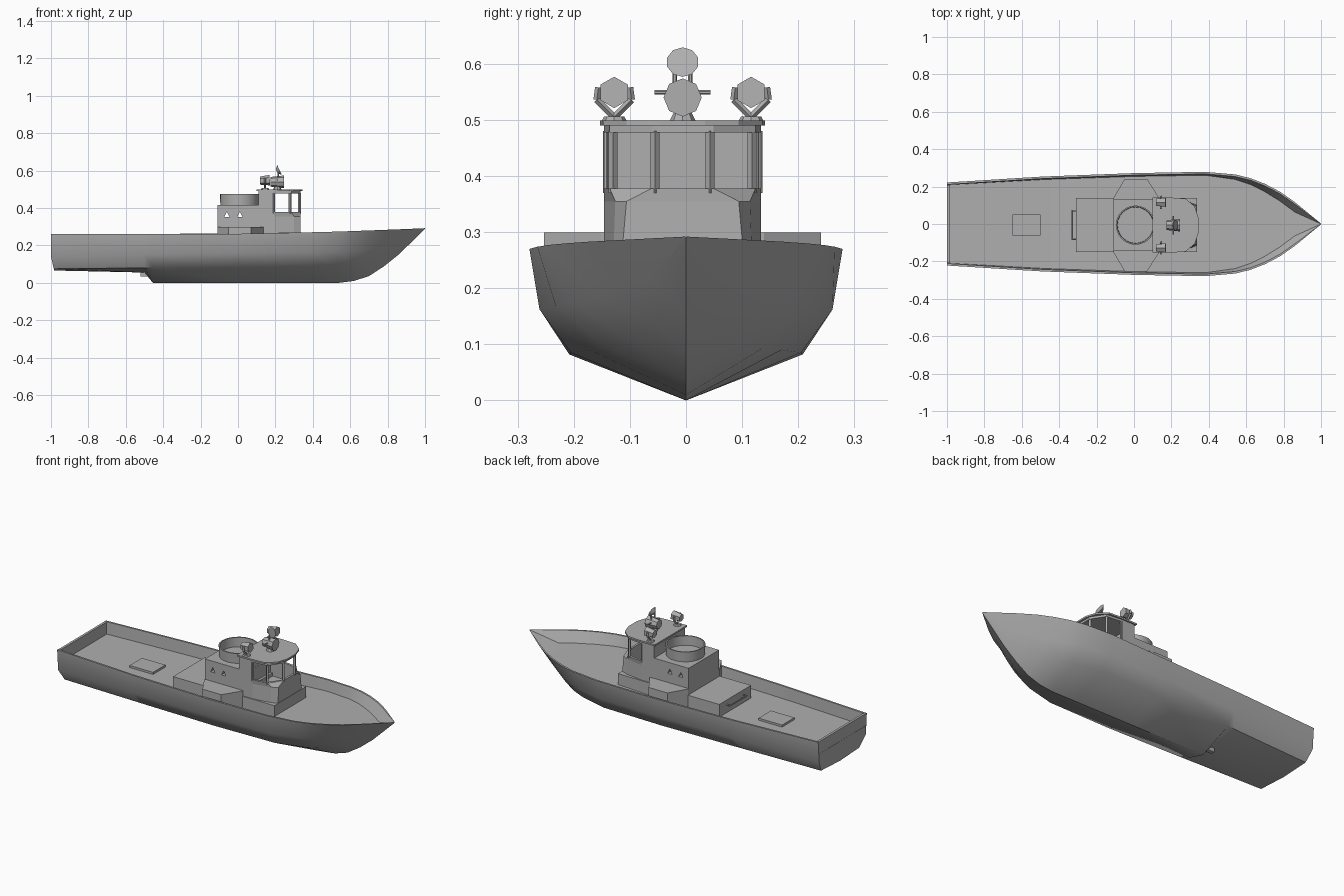
import bpy, bmesh, math
from mathutils import Vector, Matrix

cube = bpy.data.objects.get("Cube")
if cube:
    bpy.data.objects.remove(cube, do_unlink=True)

grey = bpy.data.materials.new("hull_grey")
grey.use_nodes = True
COLOUR = (0.43, 0.43, 0.43, 1)
grey.diffuse_color = COLOUR
for node in grey.node_tree.nodes:
    if node.type == 'BSDF_PRINCIPLED':
        node.inputs["Base Color"].default_value = COLOUR
        node.inputs["Roughness"].default_value = 0.8


def finish(name, bm, smooth=None):
    """Turn a bmesh into a named object with the shared paint."""
    bmesh.ops.remove_doubles(bm, verts=bm.verts, dist=0.0001)
    bmesh.ops.recalc_face_normals(bm, faces=bm.faces)
    mesh = bpy.data.meshes.new(name)
    bm.to_mesh(mesh)
    bm.free()
    mesh.materials.append(grey)
    obj = bpy.data.objects.new(name, mesh)
    bpy.context.collection.objects.link(obj)
    if smooth:
        bpy.ops.object.select_all(action='DESELECT')
        obj.select_set(True)
        bpy.context.view_layer.objects.active = obj
        bpy.ops.object.shade_smooth_by_angle(angle=math.radians(smooth))
    return obj


def loft(name, rings, smooth=None):
    """Skin closed rings of equal length and cap both ends."""
    bm = bmesh.new()
    loops = [[bm.verts.new(p) for p in ring] for ring in rings]
    count = len(loops[0])
    for a, b in zip(loops, loops[1:]):
        for i in range(count):
            j = (i + 1) % count
            bm.faces.new((a[i], a[j], b[j], b[i]))
    bm.faces.new(loops[0])
    bm.faces.new(loops[-1])
    return finish(name, bm, smooth)


def prism(name, outline, low, high):
    return loft(name, [[(x, y, z) for x, y in outline] for z in (low, high)])


def box(name, x, y, z):
    return prism(name, [(x[0], y[0]), (x[1], y[0]), (x[1], y[1]), (x[0], y[1])], *z)


def mirrored(half):
    """Complete a plan outline given its +y half."""
    return half + [(x, -y) for x, y in reversed(half)]


def rod(name, start, end, r1, r2=None, sides=6):
    """Cylinder or cone between two points."""
    start, end = Vector(start), Vector(end)
    axis = end - start
    turn = axis.to_track_quat('Z', 'Y').to_matrix().to_4x4()
    bm = bmesh.new()
    bmesh.ops.create_cone(bm, cap_ends=True, segments=sides, radius1=r1,
                          radius2=r1 if r2 is None else r2, depth=axis.length,
                          matrix=Matrix.Translation((start + end) / 2) @ turn)
    return finish(name, bm)


# Hull: x, keel z, chine y z, upper chine y z, gunwale y z
STATIONS = [
    (-1, .066, .175, .075, .213, .14, .222, .26),
    (-.5, .055, .195, .08, .24, .15, .253, .26),
    (-.455, 0, .2, .082, .242, .15, .255, .26),
    (0, 0, .208, .082, .258, .158, .272, .262),
    (.38, 0, .205, .085, .261, .162, .279, .27),
    (.54, 0, .17, .09, .232, .168, .265, .274),
    (.62, .01, .14, .095, .2, .172, .246, .277),
    (.7, .036, .1, .11, .157, .182, .215, .28),
    (.78, .088, .062, .14, .11, .197, .173, .283),
    (.86, .152, .028, .18, .062, .217, .117, .286),
    (1, .288, .001, .289, .001, .29, .002, .292),
]

rings = []
for x, keel, cy, cz, my, mz, gy, gz in STATIONS:
    # The deck meets the inside of the flared topsides
    deck = .19 + max(0, x) * .045 if x < 1 else .291
    dy = max(my + (gy - my) * (deck - mz) / (gz - mz) - .008, .0004)
    rail = max(gy - .011, .0006)
    half = [(cy, cz), (my, mz), (gy, gz), (rail, gz), (dy, deck)]
    ring = [(0, keel)] + half + [(0, deck)] + [(-y, z) for y, z in reversed(half)]
    # The transom rakes in below the upper chine
    rings.append([(x + (.015 if x == -1 and z < .1 else 0), y, z) for y, z in ring])

hull_parts = [
    loft("hull", rings, 40),
    box("stern_bulwark", (-.999, -.985), (-.209, .209), (.17, .26)),
    box("shaft_bracket", (-.52, -.475), (-.012, .012), (.035, .07)),
]

# Deck fittings
box("aft_deck_hatch", (-.65, -.5), (-.055, .058), (.185, .202))
box("engine_hatch", (-.31, -.1), (-.145, .145), (.18, .263))
rod("hatch_handrail", (-.33, -.08, .235), (-.33, .08, .235), .004)
for y in (-.075, .075):
    rod("handrail_bracket", (-.33, y, .235), (-.305, y, .235), .004)

# Deckhouse: side wings, forward trunk, cabin
prism("side_wings", mirrored([(-.11, .145), (-.05, .247), (.07, .247), (.135, .145)]), .18, .299)
box("forward_trunk", (.1, .338), (-.145, .145), (.18, .268))
cabin = box("aft_cabin", (-.11, .12), (-.139, .139), (.2, .416))

# Triangular ports cut into both cabin sides
for x in (-.06, .01):
    port = loft("port_cutter", [[(x - .014, y, .352), (x + .014, y, .352), (x, y, .38)]
                                for y in (-.2, .2)])
    port.hide_render = True
    port.hide_viewport = True
    cut = cabin.modifiers.new("port", 'BOOLEAN')
    cut.object = port
    cut.solver = 'EXACT'

# Open gun tub with a thin wall, made from nested rings
SIDES = 24


def circle(radius, z):
    return [(.008 + radius * math.cos(math.tau * i / SIDES),
             radius * math.sin(math.tau * i / SIDES), z) for i in range(SIDES)]


loft("gun_tub", [circle(.102, .41), circle(.105, .474), circle(.098, .474), circle(.096, .42)], 40)

# Hollow wheelhouse with open windows above a broad-fronted lower wall
PLAN = [(.11, .14), (.195, .14), (.285, .13), (.334, .055)]
sill = mirrored(PLAN)
foot = mirrored([(.11, .14), (.195, .14), (.3, .125), (.337, .112)])
shoulder = mirrored([(.11, .14), (.195, .14), (.3, .12), (.333, .1)])
lining = mirrored([(.121, .13), (.192, .13), (.278, .115), (.322, .05)])
loft("wheelhouse_lower", [[(x, y, z) for x, y in plan] for plan, z in (
    (foot, .22), (shoulder, .355), (sill, .378), (lining, .378), (lining, .28))])
prism("window_header", sill, .478, .492)
for side in (-1, 1):
    box("side_panel", (.11, .195), sorted((side * .14, side * .13)), (.37, .48))
    for x, y in PLAN[1:]:
        rod("window_pillar", (x - .006, side * (y - .006), .37),
            (x - .006, side * (y - .006), .48), .008, sides=4)
box("aft_bulkhead", (.11, .12), (-.135, .135), (.37, .48))
prism("wheelhouse_roof", mirrored([(.1, .147), (.2, .147), (.275, .142), (.325, .1), (.345, .04)]),
      .49, .499)

# Pair of searchlights in forked brackets
for side in (-1, 1):
    y = side * .122
    rod("searchlight_base", (.145, y, .495), (.145, y, .506), .024, .018, 8)
    rod("searchlight_head", (.118, y, .546), (.17, y, .549), .022, .028, 6)
    for arm in (-1, 1):
        elbow = (.145, y + arm * .031, .536)
        rod("searchlight_fork", (.145, y, .505), elbow, .006, sides=4)
        rod("searchlight_fork_tip", elbow, (.145, y + arm * .028, .558), .006, sides=4)

# Central lamp, crossbar and tilted radar dish
rod("lamp_base", (.21, 0, .495), (.21, 0, .515), .025, .015, 8)
rod("lamp_head", (.175, 0, .54), (.245, 0, .54), .026, .034, 8)
rod("lamp_crossbar", (.21, -.05, .549), (.21, .05, .549), .004)
for y in (-.014, .014):
    rod("dish_post", (.215, y, .56), (.215, y, .592), .004)
rod("dish", (.207, 0, .596), (.222, 0, .603), .012, .029, 10)

# The superstructure sits slightly to starboard of the keel line
for obj in bpy.context.collection.objects:
    if obj.type == 'MESH' and obj not in hull_parts:
        obj.location.y -= .006
